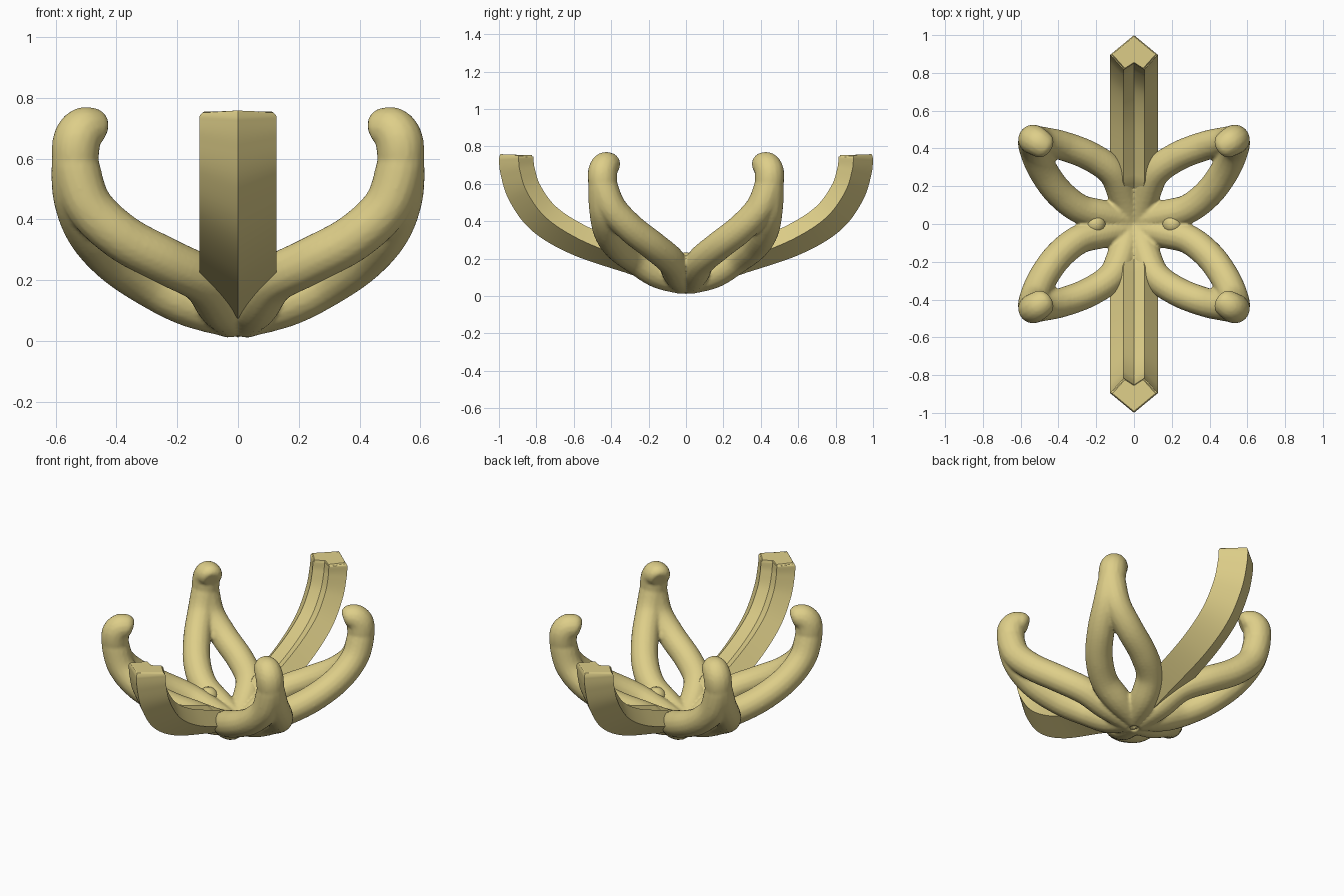
import bpy, bmesh
from mathutils import Vector

if "Cube" in bpy.data.objects:
    bpy.data.objects.remove(bpy.data.objects["Cube"])

mat = bpy.data.materials.new("brass")
mat.diffuse_color = (0.73, 0.62, 0.25, 1)
mat.use_nodes = True
mat.node_tree.nodes["Principled BSDF"].inputs["Base Color"].default_value = mat.diffuse_color


def spline(pts, n=8):
    """Smooth path through the points."""
    p = [Vector(q) for q in pts]
    p = [2 * p[0] - p[1]] + p + [2 * p[-1] - p[-2]]
    out = []
    for i in range(1, len(p) - 2):
        a, b, c, d = p[i - 1:i + 3]
        for k in range(n):
            t = k / n
            out.append(0.5 * (2 * b + (c - a) * t + (2 * a - 5 * b + 4 * c - d) * t * t
                              + (3 * b - a - 3 * c + d) * t ** 3))
    return out + [p[-2]]


def finish(bm, name):
    bmesh.ops.recalc_face_normals(bm, faces=bm.faces)
    me = bpy.data.meshes.new(name)
    bm.to_mesh(me)
    bm.free()
    me.materials.append(mat)
    ob = bpy.data.objects.new(name, me)
    bpy.context.collection.objects.link(ob)
    return ob


def loft(bm, rings):
    """Bridge rings of coordinates and cap both ends."""
    vs = [[bm.verts.new(c) for c in r] for r in rings]
    n = len(rings[0])
    for a, b in zip(vs, vs[1:]):
        for j in range(n):
            bm.faces.new((a[j], a[(j + 1) % n], b[(j + 1) % n], b[j]))
    bm.faces.new(vs[0])
    bm.faces.new(vs[-1])


def tube(name, pts, radii):
    """Round tube with the radius given at each control point."""
    cu = bpy.data.curves.new(name, 'CURVE')
    cu.dimensions = '3D'
    cu.bevel_depth = 1
    cu.bevel_resolution = 6
    cu.use_fill_caps = True
    path = spline(pts)
    rad = spline([(r, 0, 0) for r in radii])
    sp = cu.splines.new('POLY')
    sp.points.add(len(path) - 1)
    for q, c, r in zip(sp.points, path, rad):
        q.co = (*c, 1)
        q.radius = max(r.x, 0.004)
    ob = bpy.data.objects.new(name, cu)
    bpy.context.collection.objects.link(ob)
    me = bpy.data.meshes.new_from_object(ob.evaluated_get(bpy.context.evaluated_depsgraph_get()))
    bpy.data.objects.remove(ob)
    return me


# One petal: two branches that meet and end in an inward hook
R = 0.078
y_branch = [(.02, .005, .065), (.058, .15, .12), (.115, .275, .20), (.235, .36, .262),
            (.38, .415, .34), (.49, .438, .445), (.532, .445, .57), (.532, .447, .64)]
x_branch = [(.005, .02, .065), (.16, .048, .125), (.29, .082, .19), (.405, .175, .268),
            (.488, .295, .362), (.53, .395, .47), (.536, .442, .585), (.532, .447, .64)]
hook = [(.53, .44, .55), (.535, .446, .61), (.53, .446, .66), (.512, .435, .69),
        (.49, .42, .697), (.472, .405, .692), (.458, .394, .685)]
parts = [tube("y_branch", y_branch, [.06, R, R, R, R, R, R, .07]),
         tube("x_branch", x_branch, [.06, R, R, R, R, R, R, .07]),
         tube("hook", hook, [.07, .078, .079, .077, .073, .066, .045])]

# Mirror the petal into all four quadrants and fuse the tubes
bm = bmesh.new()
for me in parts:
    bm.from_mesh(me)
bmesh.ops.remove_doubles(bm, verts=bm.verts, dist=1e-5)
for axis in (0, 1):
    dup = bmesh.ops.duplicate(bm, geom=bm.verts[:] + bm.edges[:] + bm.faces[:])["geom"]
    for v in dup:
        if isinstance(v, bmesh.types.BMVert):
            v.co[axis] *= -1
    bmesh.ops.reverse_faces(bm, faces=[f for f in dup if isinstance(f, bmesh.types.BMFace)])
petals = finish(bm, "looped_petals")
rm = petals.modifiers.new("fuse", 'REMESH')
rm.mode = 'VOXEL'
rm.voxel_size = 0.01
rm.use_smooth_shade = True
sm = petals.modifiers.new("soften", 'SMOOTH')
sm.factor = 0.5
sm.iterations = 2

# Small domes where neighbouring petals touch
for s in (-1, 1):
    bm = bmesh.new()
    bmesh.ops.create_uvsphere(bm, u_segments=24, v_segments=12, radius=.055)
    for v in bm.verts:
        v.co += Vector((s * .205, 0, .178))
    for f in bm.faces:
        f.smooth = True
    finish(bm, "dome")

# Two upswept arms with a pointed outer ridge and a grooved inner face
section = [(0, .105), (.127, 0), (.055, -.08), (0, -.045), (-.055, -.08), (-.127, 0)]
path = spline([(0, -.024, .079), (0, .16, .144), (0, .35, .212), (0, .58, .308), (0, .75, .42),
               (0, .85, .555), (0, .888, .67), (0, .895, .735), (0, .895, .755)])
for s in (-1, 1):
    bm = bmesh.new()
    rings = []
    for i, c in enumerate(path):
        t = (path[min(i + 1, len(path) - 1)] - path[max(i - 1, 0)]).normalized()
        out = Vector((0, t.z, -t.y))
        # the arm is thinner low down, its root narrows to the ridge, the top edge is rounded
        ridge = .072 + .033 * min(1, max(0, (c.y - .3) / .5))
        root = min(1, .35 + .65 * max(c.y, 0) / .25)
        tip = 1 - .12 * (max(0, c.z - .735) / .02) ** 2
        ring = []
        for x, o in section:
            o = ridge if o > .1 else o
            o = ridge - (ridge - o) * root
            q = c + out * o * tip
            ring.append((x * root * tip, q.y * s, q.z))
        rings.append(ring)
    loft(bm, rings)
    arm = finish(bm, "front_arm" if s < 0 else "back_arm")
    bpy.ops.object.select_all(action='DESELECT')
    arm.select_set(True)
    bpy.context.view_layer.objects.active = arm
    bpy.ops.object.shade_smooth_by_angle(angle=0.5)
